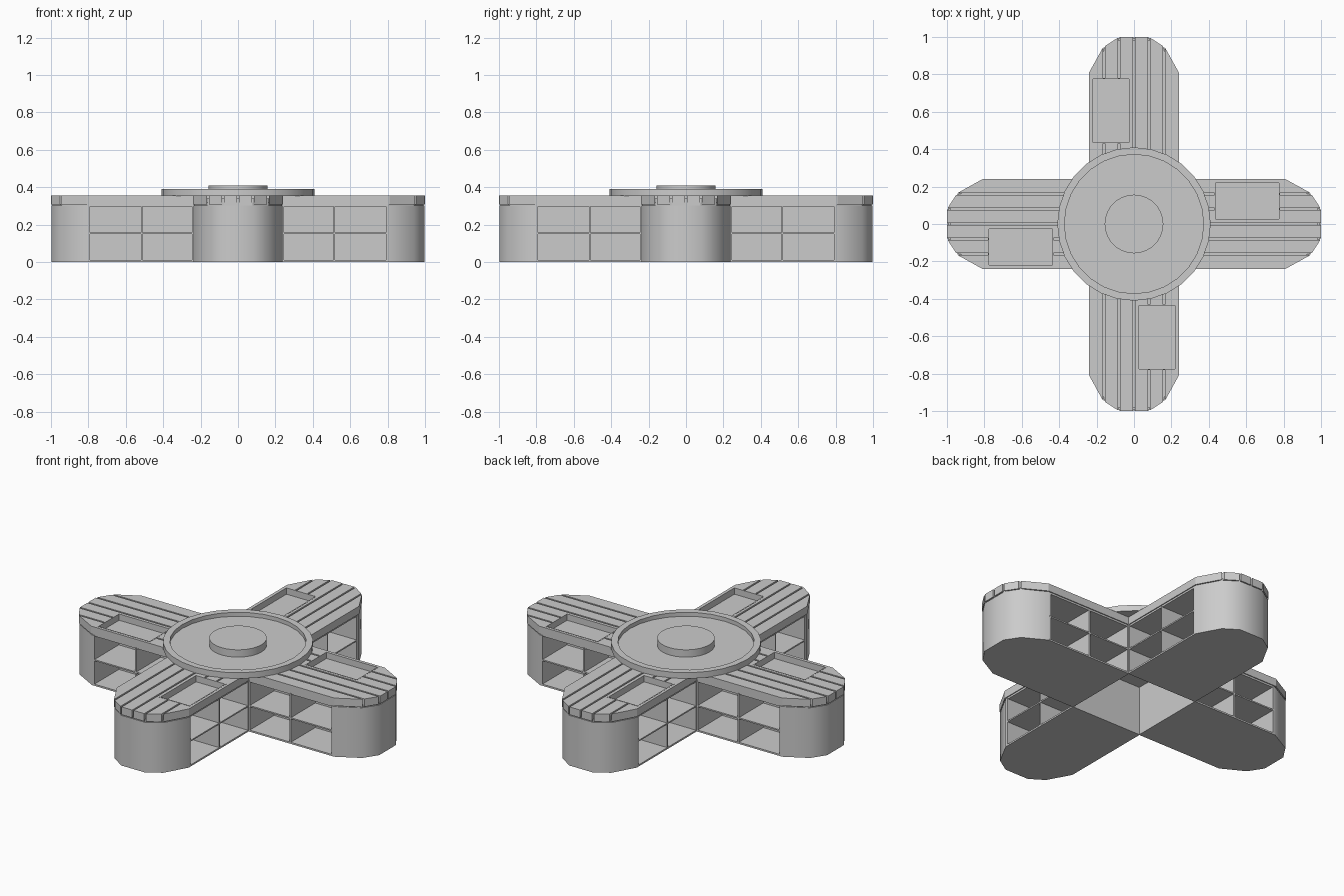
import bpy, bmesh, math

if "Cube" in bpy.data.objects:
    bpy.data.objects.remove(bpy.data.objects["Cube"])

NAMES = ["east", "north", "west", "south"]
# half outline of an arm end: |y| -> x
END = [(0.0, 1.0), (0.08, 1.0), (0.165, 0.945), (0.24, 0.81)]


def end_x(y, inset=0.0):
    y = abs(y)
    for (y0, x0), (y1, x1) in zip(END, END[1:]):
        if y <= y1 + 1e-6:
            return x0 + (x1 - x0) * (y - y0) / (y1 - y0) - inset
    return END[-1][1] - inset


def prism(bm, pts, z0, z1):
    low = [bm.verts.new((x, y, z0)) for x, y in pts]
    high = [bm.verts.new((x, y, z1)) for x, y in pts]
    n = len(pts)
    bm.faces.new(low[::-1])
    bm.faces.new(high)
    for i in range(n):
        j = (i + 1) % n
        bm.faces.new((low[i], low[j], high[j], high[i]))


def box(bm, x0, x1, y0, y1, z0, z1):
    prism(bm, [(x0, y0), (x1, y0), (x1, y1), (x0, y1)], z0, z1)


def make_mesh(bm, name):
    bmesh.ops.recalc_face_normals(bm, faces=bm.faces[:])
    me = bpy.data.meshes.new(name)
    bm.to_mesh(me)
    bm.free()
    return me


def place(me, name, angle=0.0, smooth=False):
    ob = bpy.data.objects.new(name, me)
    bpy.context.collection.objects.link(ob)
    ob.rotation_euler.z = angle
    if smooth:
        bpy.ops.object.select_all(action='DESELECT')
        ob.select_set(True)
        bpy.context.view_layer.objects.active = ob
        bpy.ops.object.shade_smooth_by_angle(angle=math.radians(40))
    return ob


def four(build, name, smooth=False):
    for i, side in enumerate(NAMES):
        bm = bmesh.new()
        build(bm)
        place(make_mesh(bm, name), f"{side}_{name}", i * math.pi / 2, smooth)


def outline(x0, inset=0.0):
    right = [(x - inset, y * (1 - inset * 3)) for y, x in END[1:]]
    return ([(x0, -right[-1][1])] + [(x, -y) for x, y in right[::-1]]
            + right + [(x0, right[-1][1])])


# rounded solid end of each arm
def end_block(bm):
    prism(bm, outline(0.79, 0.003), 0, 0.302)


# open shelves on both sides of the arm, hub left open underneath
def shelves(bm):
    w = 0.238
    box(bm, 0.235, 0.80, -w, w, 0, 0.01)
    box(bm, 0.235, 0.80, -w, w, 0.15, 0.158)
    box(bm, 0.235, 0.245, -w, w, 0, 0.302)
    box(bm, 0.511, 0.519, -w, w, 0, 0.302)
    box(bm, 0.235, 0.80, -0.006, 0.006, 0, 0.302)


# slab beneath the planks, also the tray floor
def deck(bm):
    prism(bm, outline(0.23, 0.008), 0.297, 0.318)


TX0, TX1, TY0, TY1 = 0.43, 0.78, 0.02, 0.225
GAP = 0.005


# six planks with grooves, interrupted by the tray
def planks(bm):
    edges = [-0.24, -0.16, -0.08, 0.0, 0.08, 0.16, 0.24]
    z0, z1 = 0.308, 0.355
    for i in range(6):
        a = edges[i] + (GAP if i > 0 else 0)
        b = edges[i + 1] - (GAP if i < 5 else 0)
        tip = [(end_x(a), a), (end_x(b), b)]
        if b < 0:
            prism(bm, [(0.24, a)] + tip + [(0.24, b)], z0, z1)
        else:
            box(bm, 0.24, TX0, a, b, z0, z1)
            prism(bm, [(TX1, a)] + tip + [(TX1, b)], z0, z1)
    box(bm, TX0, TX1, GAP, TY0, z0, z1)
    box(bm, TX0, TX1, TY1, 0.24, z0, z1)
    # groove bottoms
    prism(bm, [(0.24, -0.232), (0.79, -0.232), (0.93, -0.16), (0.985, -0.08),
               (0.985, 0), (0.24, 0)], z0, 0.34)
    box(bm, 0.24, TX0, 0, 0.232, z0, 0.34)
    box(bm, TX0, TX1, 0, TY0, z0, 0.34)
    prism(bm, [(TX1, 0), (0.985, 0), (0.985, 0.08), (0.93, 0.16),
               (0.79, 0.232), (TX1, 0.232)], z0, 0.34)


# thin frame lining the sunken tray
def tray_frame(bm):
    t, z0, z1 = 0.006, 0.312, 0.356
    box(bm, TX0, TX1, TY0, TY0 + t, z0, z1)
    box(bm, TX0, TX1, TY1 - t, TY1, z0, z1)
    box(bm, TX0, TX0 + t, TY0, TY1, z0, z1)
    box(bm, TX1 - t, TX1, TY0, TY1, z0, z1)


four(end_block, "end_block", smooth=True)
four(shelves, "shelves")
four(deck, "deck")
four(planks, "planks")
four(tray_frame, "tray_frame")

# square ceiling over the open hub
bm = bmesh.new()
box(bm, -0.24, 0.24, -0.24, 0.24, 0.297, 0.352)
place(make_mesh(bm, "hub_ceiling"), "hub_ceiling")


# lathe a closed profile of (radius, z), capping both ends on the axis
def lathe(profile, n, name):
    bm = bmesh.new()
    rings = [[bm.verts.new((r * math.cos(2 * math.pi * k / n),
                            r * math.sin(2 * math.pi * k / n), z))
              for k in range(n)] for r, z in profile]
    for a, b in zip(rings, rings[1:]):
        for k in range(n):
            j = (k + 1) % n
            bm.faces.new((a[k], a[j], b[j], b[k]))
    bm.faces.new(rings[0])
    bm.faces.new(rings[-1])
    return place(make_mesh(bm, name), name, smooth=True)


# round table top with raised rim, and the centre knob
lathe([(0.41, 0.354), (0.41, 0.39), (0.372, 0.39), (0.372, 0.366)], 28, "round_top")
lathe([(0.157, 0.36), (0.157, 0.41)], 28, "centre_knob")
